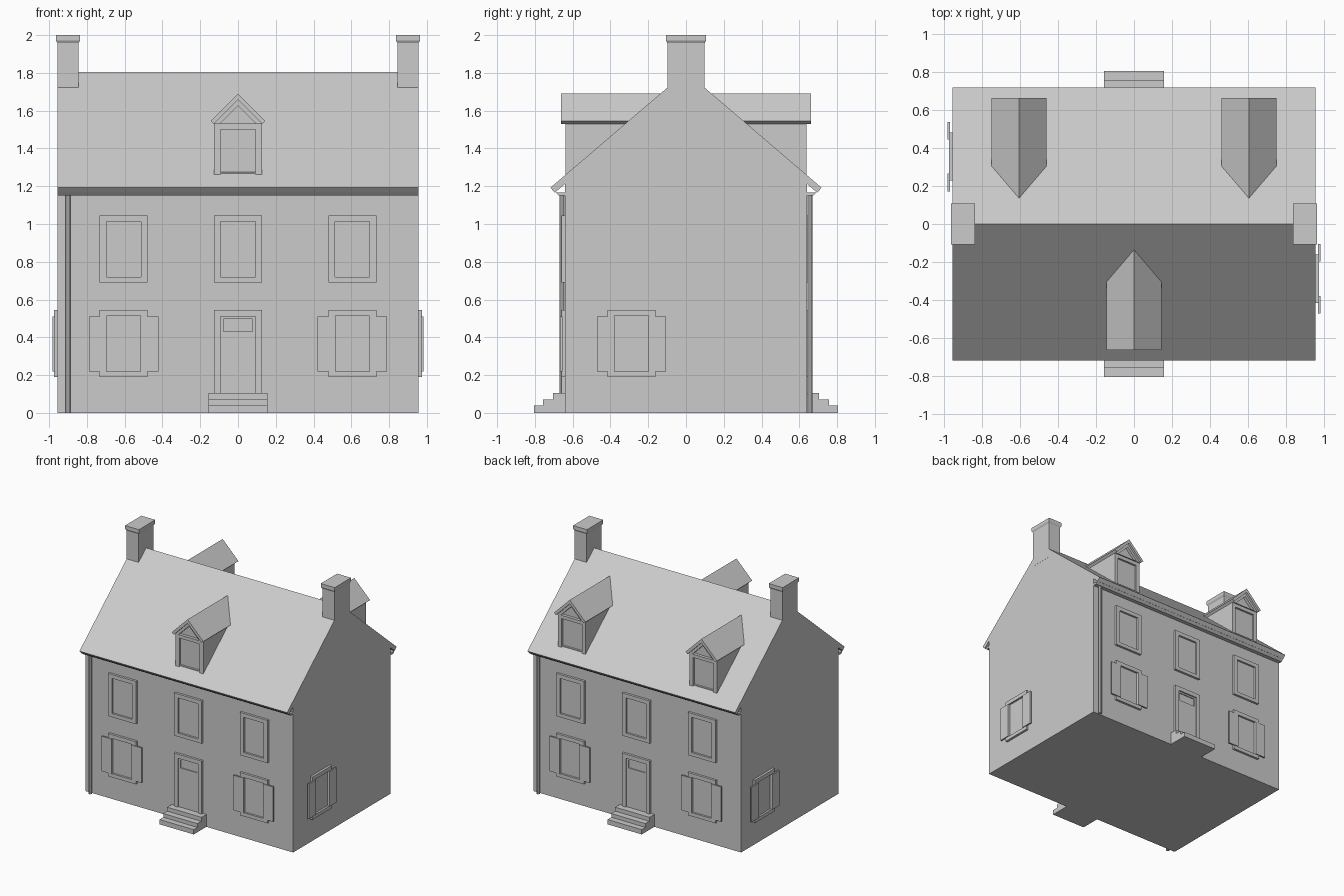
import bpy, bmesh, math
from mathutils import Matrix, Vector

if "Cube" in bpy.data.objects:
    bpy.data.objects.remove(bpy.data.objects["Cube"])

FRONT, BACK, RIGHT, LEFT = 0, math.pi, math.pi / 2, -math.pi / 2
WY, WX = 0.64, 0.955          # wall planes
SLOPE, RIDGE = 0.855, 1.806   # roof pitch and height


def finish(name, bm):
    bmesh.ops.recalc_face_normals(bm, faces=bm.faces)
    me = bpy.data.meshes.new(name)
    bm.to_mesh(me)
    bm.free()
    ob = bpy.data.objects.new(name, me)
    bpy.context.collection.objects.link(ob)
    return ob


def prism(name, pts, d0, d1, side=FRONT):
    """Outline (u, z) extruded outward from distance d0 to d1 on one side of the house."""
    rot = Matrix.Rotation(side, 3, 'Z')
    bm = bmesh.new()
    a, b = [[bm.verts.new(rot @ Vector((u, -d, z))) for u, z in pts] for d in (d0, d1)]
    bm.faces.new(a)
    bm.faces.new(b)
    n = len(pts)
    for i in range(n):
        j = (i + 1) % n
        bm.faces.new((a[i], a[j], b[j], b[i]))
    return finish(name, bm)


def ring(name, outer, inner, d0, d1, side):
    """Frame between two matching outlines."""
    rot = Matrix.Rotation(side, 3, 'Z')
    bm = bmesh.new()
    loops = [[bm.verts.new(rot @ Vector((u, -d, z))) for u, z in pts]
             for pts, d in ((outer, d0), (outer, d1), (inner, d1), (inner, d0))]
    n = len(outer)
    for k in range(4):
        p, q = loops[k], loops[(k + 1) % 4]
        for i in range(n):
            j = (i + 1) % n
            bm.faces.new((p[i], p[j], q[j], q[i]))
    return finish(name, bm)


def rect(u0, u1, z0, z1):
    return [(u0, z0), (u1, z0), (u1, z1), (u0, z1)]


def window(name, u, z, wall, side, shutters=False):
    ring(name + "_frame", rect(u - .127, u + .127, z, z + .355),
         rect(u - .092, u + .092, z + .03, z + .322), wall - .01, wall + .019, side)
    prism(name + "_pane", rect(u - .095, u + .095, z + .025, z + .325), wall - .01, wall + .003, side)
    if shutters:
        for s in (-1, 1):
            a, b = sorted((u + s * .09, u + s * .183))
            prism(name + "_shutter", rect(a, b, z + .03, z + .32), wall + .014, wall + .026, side)


def dormer(u, side):
    # walls with gabled top
    prism("dormer_walls", [(-.12 + u, 1.2), (.12 + u, 1.2), (.12 + u, 1.54),
                           (u, 1.655), (-.12 + u, 1.54)], .12, .62, side)
    # roof folded over the gable
    prism("dormer_roof", [(u, 1.69), (u + .145, 1.545), (u + .127, 1.53),
                          (u, 1.657), (u - .127, 1.53), (u - .145, 1.545)], .1, .663, side)
    # posts, lintel and raking trim around the window
    for s in (-1, 1):
        a, b = sorted((u + s * .093, u + s * .127))
        prism("dormer_post", rect(a, b, 1.24, 1.53), .3, .637, side)
    prism("dormer_lintel", rect(u - .127, u + .127, 1.5, 1.53), .5, .637, side)
    ring("dormer_pediment", [(u - .127, 1.53), (u + .127, 1.53), (u, 1.657)],
         [(u - .095, 1.532), (u + .095, 1.532), (u, 1.627)], .6, .645, side)
    prism("dormer_sill", rect(u - .1, u + .1, 1.25, 1.272), .55, .63, side)


# main body with gable ends
top = RIDGE - .03
prism("house_walls", [(-WY, 0), (WY, 0), (WY, top - WY * SLOPE), (0, top), (-WY, top - WY * SLOPE)],
      -WX, WX, RIGHT)

# roof slab
prism("main_roof", [(0, RIDGE), (.718, 1.192), (.694, 1.166), (0, RIDGE - .036),
                    (-.694, 1.166), (-.718, 1.192)], -WX, WX, RIGHT)

for side in (FRONT, BACK):
    s = 1 if side == FRONT else -1
    # eaves gutter
    prism("gutter", [(-s * (WY - .01), 1.15), (-s * .672, 1.15), (-s * .69, 1.168),
                     (-s * (WY - .01), 1.168)], -WX, WX, RIGHT)
    # downpipe
    bm = bmesh.new()
    bmesh.ops.create_cone(bm, cap_ends=True, segments=8, radius1=.0145, radius2=.0145, depth=1.155,
                          matrix=Matrix.Translation((-s * .9, -s * .656, .5775))
                          @ Matrix.Rotation(math.pi / 8, 4, 'Z'))
    finish("downpipe", bm)
    # windows
    for u in (-.605, 0, .605):
        window("upper_window", u, .69, WY, side)
        if u:
            window("lower_window", u, .19, WY, side, True)
    # door
    ring("door_frame", rect(-.127, .127, .09, .545), rect(-.092, .092, .1, .51), WY - .01, WY + .019, side)
    ring("door", rect(-.095, .095, .09, .515), rect(-.077, .077, .43, .497), WY - .01, WY + .008, side)
    # entrance steps
    prism("steps", [(-s * WY + s * .01, 0), (-s * .806, 0), (-s * .806, .04), (-s * .757, .04),
                    (-s * .757, .071), (-s * .705, .071), (-s * .705, .104),
                    (-s * WY + s * .01, .104)], -.157, .157, RIGHT)

# end wall windows
window("side_window", -.288, .19, WX, RIGHT, True)
window("side_window", -.355, .19, WX, LEFT, True)

# dormers: one in front, two behind
dormer(0, FRONT)
dormer(-.605, BACK)
dormer(.605, BACK)

# chimneys with a flared cap
for side in (RIGHT, LEFT):
    prism("chimney", rect(-.098, .098, 1.65, 1.97), .845, WX + .001, side)
    bm = bmesh.new()
    rot = Matrix.Rotation(side, 3, 'Z')
    loops = []
    for e, z in ((0, 1.957), (.009, 1.972), (.009, 2.0)):
        loops.append([bm.verts.new(rot @ Vector((u, -d, z))) for u, d in
                      ((-.098 - e, .845 - e), (.098 + e, .845 - e),
                       (.098 + e, WX + e), (-.098 - e, WX + e))])
    bm.faces.new(loops[0])
    bm.faces.new(loops[2])
    for p, q in zip(loops, loops[1:]):
        for i in range(4):
            j = (i + 1) % 4
            bm.faces.new((p[i], p[j], q[j], q[i]))
    finish("chimney_cap", bm)
